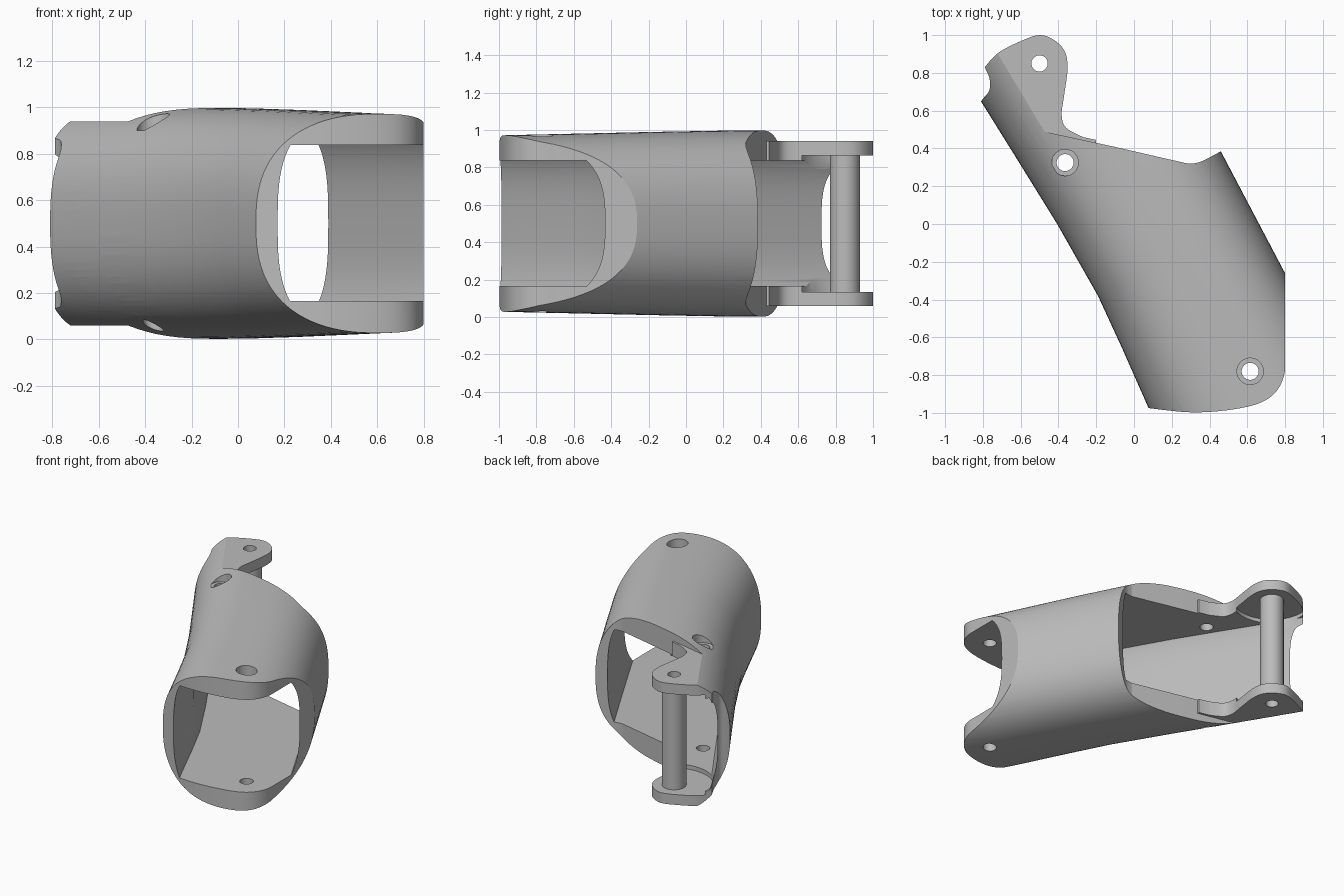
import bpy, bmesh, math
from mathutils import Vector

cube = bpy.data.objects.get("Cube")
if cube:
    bpy.data.objects.remove(cube, do_unlink=True)

grey = bpy.data.materials.new("plain grey")
grey.use_nodes = True
grey.diffuse_color = (0.5, 0.5, 0.5, 1)
grey.node_tree.nodes["Principled BSDF"].inputs["Base Color"].default_value = (0.5, 0.5, 0.5, 1)

AXIS = Vector((-0.466, 0.885, 0))    # direction of the sleeve
SIDE = Vector((0.885, 0.466, 0))     # across the sleeve
PIN = (-0.5, 0.85)
SCREWS = [(-0.365, 0.325), (0.615, -0.78)]
# along the axis: left wall position, half height
STATIONS = [(-1.6, -0.42, 0.465), (-1.25, -0.40, 0.47), (-0.9, -0.386, 0.477),
            (-0.55, -0.362, 0.484), (-0.25, -0.346, 0.49), (0.19, -0.36, 0.497),
            (0.55, -0.385, 0.498), (0.95, -0.414, 0.498), (1.6, -0.46, 0.498)]
RIGHT = 0.586


def loft(name, rings):
    """Closed solid through a list of equal-length rings."""
    bm = bmesh.new()
    loops = [[bm.verts.new(p) for p in ring] for ring in rings]
    n = len(loops[0])
    for a, b in zip(loops, loops[1:]):
        for i in range(n):
            j = (i + 1) % n
            bm.faces.new((a[i], a[j], b[j], b[i]))
    bm.faces.new(loops[0])
    bm.faces.new(loops[-1])
    bmesh.ops.recalc_face_normals(bm, faces=bm.faces)
    mesh = bpy.data.meshes.new(name)
    bm.to_mesh(mesh)
    bm.free()
    obj = bpy.data.objects.new(name, mesh)
    bpy.context.collection.objects.link(obj)
    mesh.materials.append(grey)
    return obj


def prism(name, outline, z0, z1):
    return loft(name, [[(x, y, z) for x, y in outline] for z in (z0, z1)])


def cylinder(name, centre, r, z0, z1, sides=48):
    turn = [2 * math.pi * i / sides for i in range(sides)]
    return prism(name, [(centre[0] + r * math.cos(t), centre[1] + r * math.sin(t)) for t in turn], z0, z1)


def tube(name, wall, power, half=None, sides=96):
    """Rounded sleeve solid, inset by the wall thickness."""
    def bulge(v):
        return math.copysign(abs(v) ** (2 / power), v)
    rings = []
    for t, left, b in STATIONS:
        mid, a = (left + RIGHT) / 2, (RIGHT - left) / 2 - wall
        ring = []
        for i in range(sides):
            u = 2 * math.pi * i / sides
            p = AXIS * t + SIDE * (mid + a * bulge(math.cos(u)))
            p.z = 0.5 + (half or b) * bulge(math.sin(u))
            ring.append(p)
        rings.append(ring)
    return loft(name, rings)


def smooth(points, steps=6):
    """Open curve passing through the points."""
    pts = [Vector(p) for p in points]
    pts = [pts[0]] + pts + [pts[-1]]
    out = []
    for a, b, c, d in zip(pts, pts[1:], pts[2:], pts[3:]):
        for k in range(steps):
            t = k / steps
            out.append(tuple(b + (c - a) * t / 2 + (a * 2 - b * 5 + c * 4 - d) * t * t / 2
                             + (b * 3 - a - c * 3 + d) * t ** 3 / 2))
    return out + [tuple(pts[-1])]


def combine(obj, other, operation):
    mod = obj.modifiers.new(operation, 'BOOLEAN')
    mod.operation = operation
    mod.solver = 'EXACT'
    mod.object = other
    bpy.context.view_layer.objects.active = obj
    bpy.ops.object.modifier_apply(modifier=mod.name)
    bpy.data.objects.remove(other, do_unlink=True)


# Main sleeve, trimmed to its plan outline
front = smooth([(0.08, -0.975), (0.3, -0.997), (0.5, -0.985), (0.66, -0.95),
                (0.75, -0.89), (0.795, -0.8), (0.8, -0.7)])
back = smooth([(0.46, 0.385), (0.36, 0.333), (0.3, 0.32), (0.24, 0.33), (-0.1, 0.408)])
sleeve = tube("sleeve", 0, 2.5)
combine(sleeve, prism("sleeve_trim", [(-1.3, -0.965)] + front + [(0.8, 0.385)] + back
                      + [(-0.48, 0.49), (-1.3, 0.63)], -1, 2), 'INTERSECT')

# Hinge ears and the end of the long side wall
tip = smooth([(-0.79, 0.83), (-0.72, 0.905), (-0.6, 0.968), (-0.5, 1.0), (-0.42, 0.972), (-0.365, 0.91),
              (-0.352, 0.82), (-0.37, 0.68), (-0.383, 0.58), (-0.36, 0.51), (-0.27, 0.46)])
notch = smooth([(-0.79, 0.675), (-0.765, 0.71), (-0.765, 0.77), (-0.79, 0.83)])
ears = tube("ears", 0, 2.5)
combine(ears, prism("ear_trim", [(-0.2, 0.3), (-1.1, 0.3), (-1.1, 0.645), (-0.81, 0.65)] + notch
                    + tip[1:] + [(-0.2, 0.445)], 0.06, 0.94), 'INTERSECT')
combine(sleeve, ears, 'UNION')

# Hollow inside with a flat floor and ceiling
cavity = tube("cavity", 0.08, 3, 0.5)
combine(cavity, prism("cavity_limit", [(-3, -3), (3, -3), (3, 3), (-3, 3)], 0.165, 0.838), 'INTERSECT')
combine(sleeve, cavity, 'DIFFERENCE')
combine(sleeve, cylinder("hinge_clearance", PIN, 0.26, 0.135, 0.865, 64), 'DIFFERENCE')

# Hinge pin and screw holes
combine(sleeve, cylinder("hinge_pin", PIN, 0.08, 0.1, 0.9), 'UNION')
combine(sleeve, cylinder("pin_bore", PIN, 0.043, -1, 2), 'DIFFERENCE')
for spot in SCREWS:
    combine(sleeve, cylinder("screw_hole", spot, 0.045, -1, 2), 'DIFFERENCE')
    combine(sleeve, cylinder("screw_recess", spot, 0.07, 0.9, 2), 'DIFFERENCE')

bpy.ops.object.select_all(action='DESELECT')
sleeve.select_set(True)
bpy.context.view_layer.objects.active = sleeve
bpy.ops.object.shade_smooth_by_angle(angle=math.radians(25))
